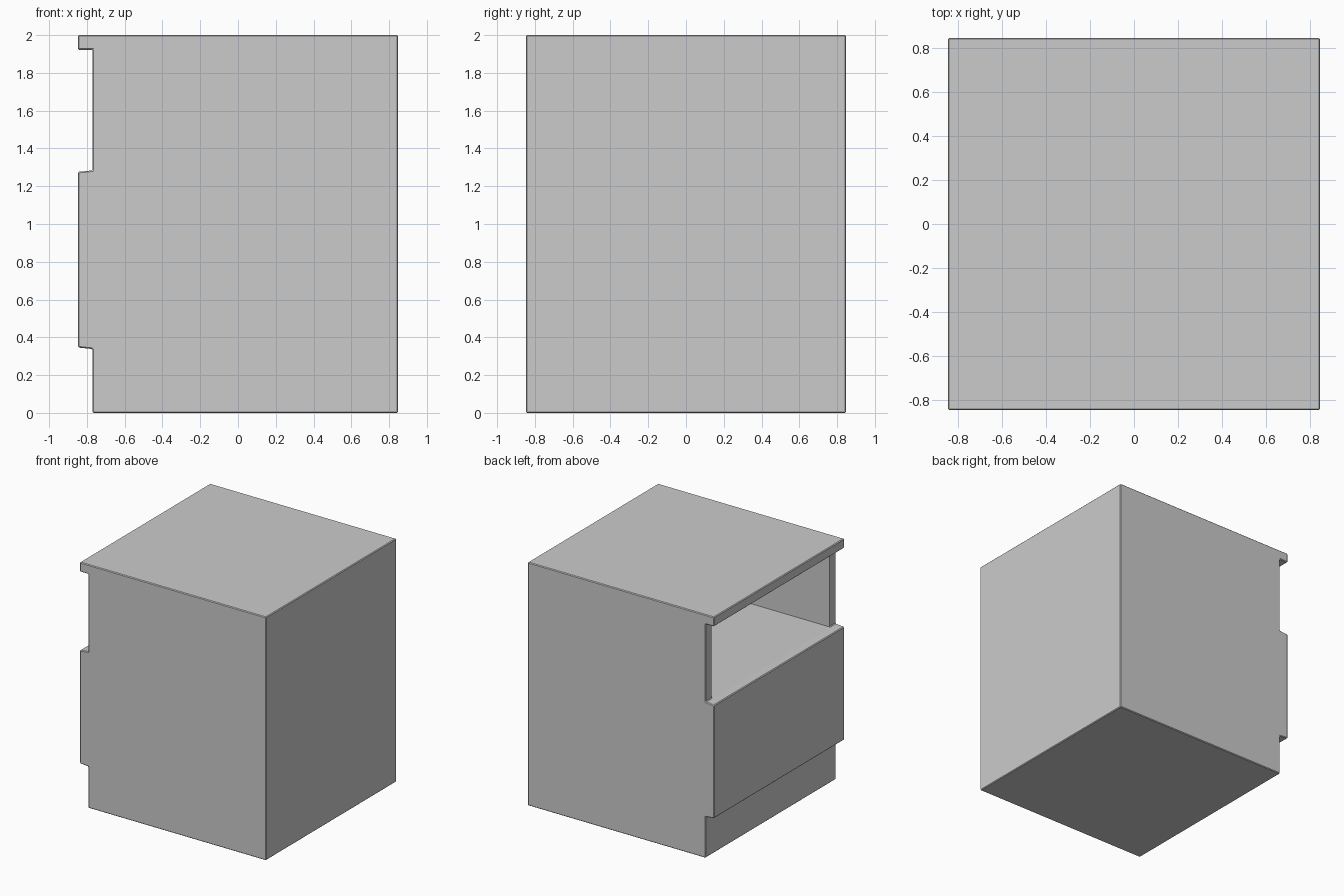
import bpy, bmesh

if "Cube" in bpy.data.objects:
    bpy.data.objects.remove(bpy.data.objects["Cube"])

W = 0.847      # half width and depth
FRONT = -0.77  # recessed front plane (cabinet opens towards -x)
T = 0.08       # panel thickness


def extrude_profile(name, points, y0, y1):
    """Extrude a closed x-z profile along y."""
    bm = bmesh.new()
    face = bm.faces.new([bm.verts.new((x, y0, z)) for x, z in points])
    ext = bmesh.ops.extrude_face_region(bm, geom=[face])
    verts = [g for g in ext["geom"] if isinstance(g, bmesh.types.BMVert)]
    bmesh.ops.translate(bm, verts=verts, vec=(0, y1 - y0, 0))
    bmesh.ops.recalc_face_normals(bm, faces=bm.faces)
    mesh = bpy.data.meshes.new(name)
    bm.to_mesh(mesh)
    bm.free()
    obj = bpy.data.objects.new(name, mesh)
    bpy.context.collection.objects.link(obj)
    return obj


# Cabinet body: overhanging top, recessed niche, drawer front, recessed plinth
cabinet = extrude_profile("cabinet_body", [
    (W, 0), (W, 2), (-W, 2), (-W, 1.922), (FRONT, 1.922),
    (FRONT, 1.284), (-W, 1.276), (-W, 0.346), (FRONT, 0.338), (FRONT, 0),
], -W, W)

# Tiny chamfer on the outer edges
bevel = cabinet.modifiers.new("edge_chamfer", "BEVEL")
bevel.width = 0.006
bevel.segments = 1
bevel.limit_method = "ANGLE"

# Open shelf niche between the side panels
niche = extrude_profile("niche_cutter", [
    (-1, 1.283), (W - T, 1.283), (W - T, 1.919), (-1, 1.919),
], -W + T, W - T)
niche.hide_render = True
niche.display_type = "WIRE"

cut = cabinet.modifiers.new("shelf_niche", "BOOLEAN")
cut.operation = "DIFFERENCE"
cut.solver = "EXACT"
cut.object = niche
niche.hide_set(True)
